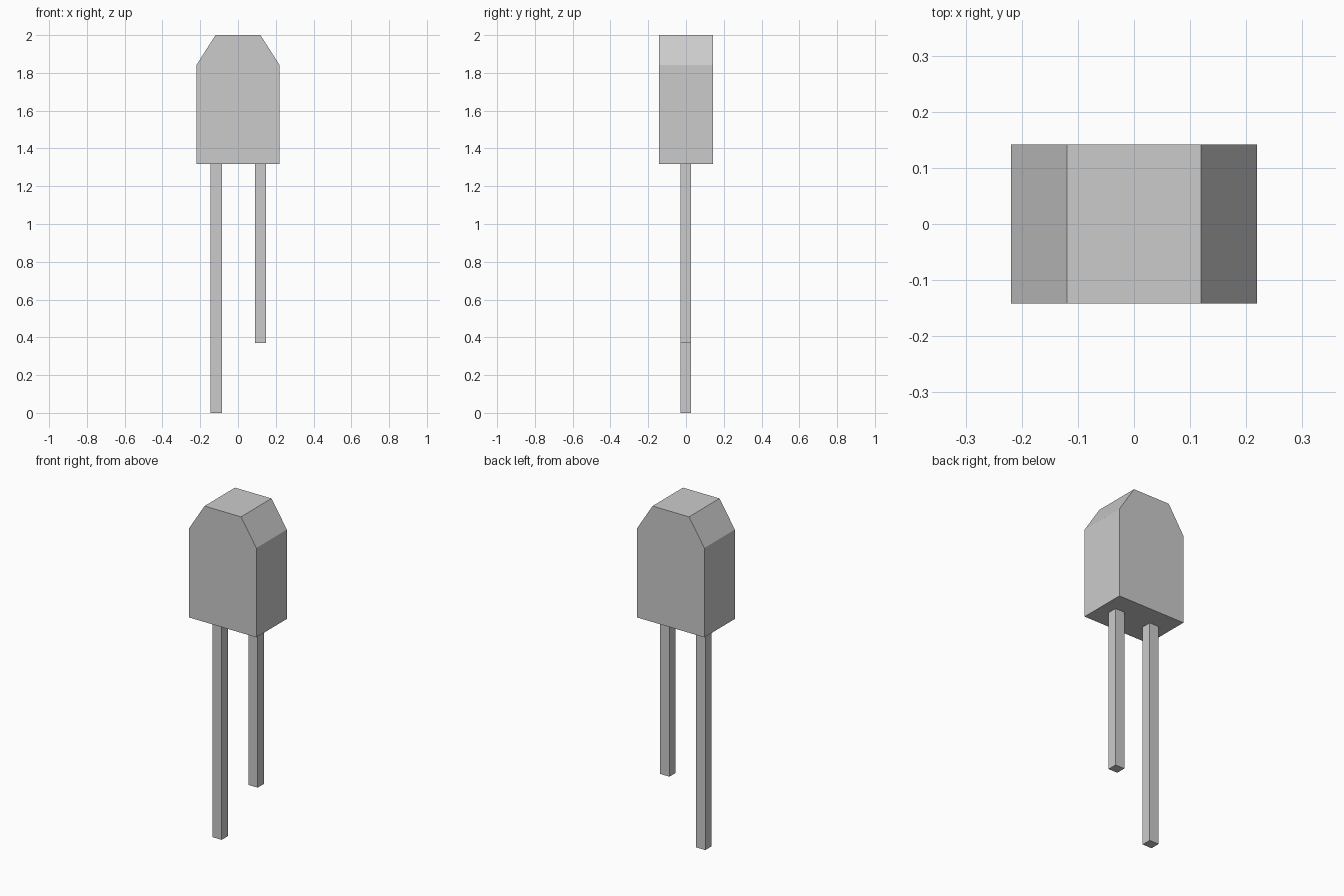
import bpy
import bmesh

if "Cube" in bpy.data.objects:
    bpy.data.objects.remove(bpy.data.objects["Cube"])


def prism(name, profile, y0, y1):
    """Extrude an x/z outline from y0 to y1."""
    bm = bmesh.new()
    face = bm.faces.new([bm.verts.new((x, y0, z)) for x, z in profile])
    ext = bmesh.ops.extrude_face_region(bm, geom=[face])
    moved = [g for g in ext["geom"] if isinstance(g, bmesh.types.BMVert)]
    bmesh.ops.translate(bm, verts=moved, vec=(0, y1 - y0, 0))
    bmesh.ops.recalc_face_normals(bm, faces=bm.faces)
    mesh = bpy.data.meshes.new(name)
    bm.to_mesh(mesh)
    bm.free()
    obj = bpy.data.objects.new(name, mesh)
    bpy.context.collection.objects.link(obj)
    return obj


BASE, SHOULDER, TOP = 1.317, 1.843, 2.0

# Block body with chamfered shoulders
right_side = [(0.219, BASE), (0.219, SHOULDER), (0.119, TOP)]
left_side = [(-x, z) for x, z in reversed(right_side)]
prism("body", right_side + left_side, -0.142, 0.142)

# Square pins: long one on the left, short one on the right
for name, x, bottom in (("long_pin", -0.115, 0.0), ("short_pin", 0.119, 0.37)):
    h = 0.03
    prism(name, [(x - h, bottom), (x + h, bottom), (x + h, BASE), (x - h, BASE)],
          -0.03, 0.027)
